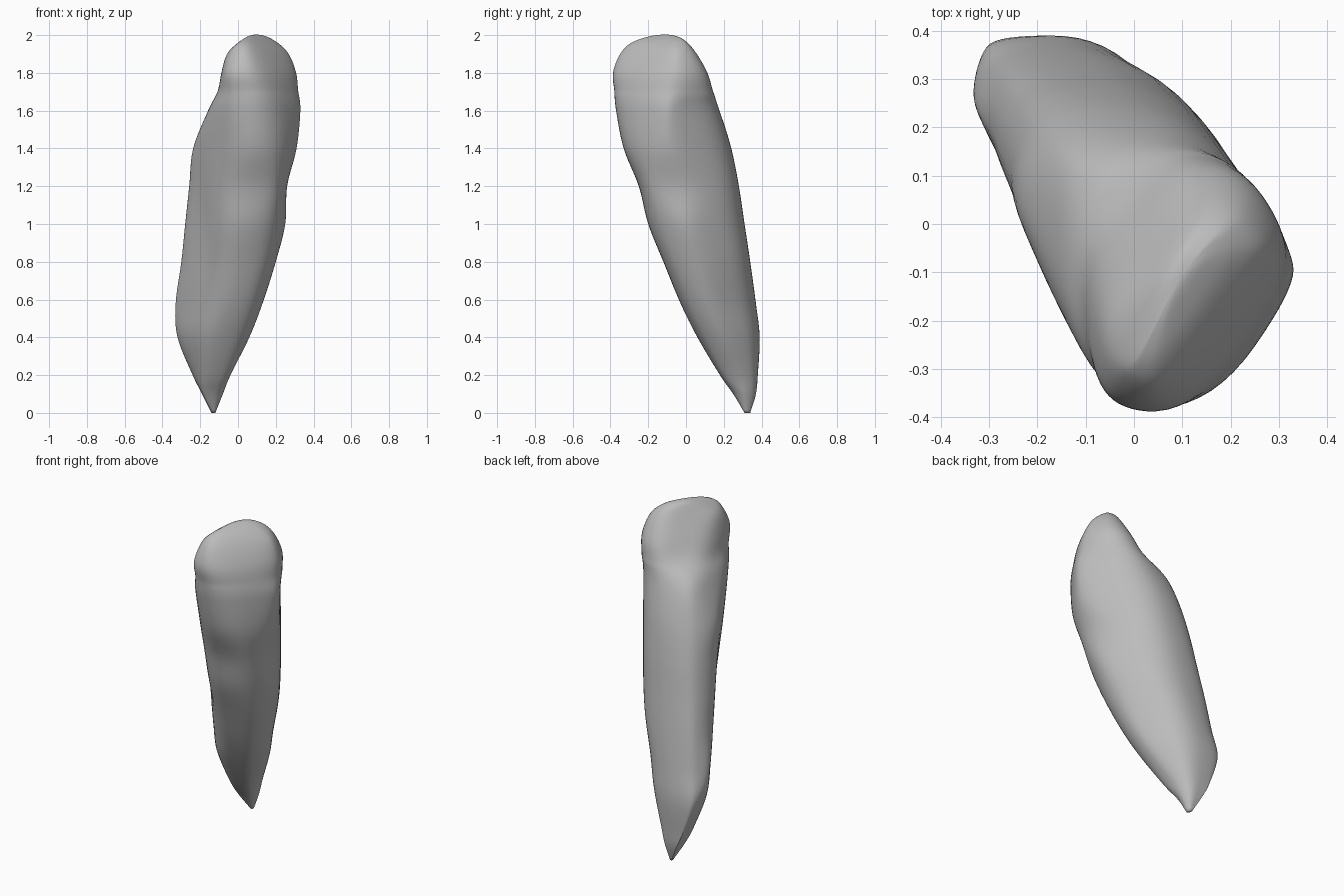
import bpy
import bmesh
import math
from mathutils import Vector

if "Cube" in bpy.data.objects:
    bpy.data.objects.remove(bpy.data.objects["Cube"], do_unlink=True)

# Side profiles in hundredths, one value per level, low and high along four axes
LEVELS = [0, 10, 20, 40, 58, 80, 100, 120, 140, 160, 170, 180, 190, 196, 200]
PROFILES = {
    0: ([-14, -19, -24, -32, -33, -30, -28, -26, -24, -16, -11, -9, -6, 0, 6],
        [-12, -8, -4, 6, 13, 20, 25, 26, 31, 33, 32, 31, 27, 21, 14]),
    35: ([7, 0, -5, -12, -14, -16, -18, -20, -22, -24, -24, -25, -21, -16, -7],
         [9, 12, 14, 18, 20, 23, 24, 24, 24, 24, 25, 25, 21, 16, 9]),
    90: ([31, 25, 18, 6, -3, -12, -20, -25, -33, -37, -38, -39, -35, -29, -18],
         [34, 37, 38, 39, 37, 34, 31, 28, 24, 18, 15, 12, 6, 1, -5]),
    145: ([28, 23, 16, 3, -7, -17, -24, -29, -34, -35, -34, -32, -27, -22, -16],
          [31, 37, 41, 46, 43, 39, 35, 31, 26, 18, 9, 3, -4, -8, -11]),
}
STEPS_UP = 6       # rings between levels
STEPS_ROUND = 8    # points per side of a section


def spline(a, b, c, d, t):
    """Catmull-Rom blend between b and c."""
    return b + 0.5 * t * (c - a + t * (2 * a - 5 * b + 4 * c - d + t * (3 * (b - c) + d - a)))


def meet(n1, h1, n2, h2):
    """Point where two support lines cross."""
    det = n1.x * n2.y - n1.y * n2.x
    return Vector(((h1 * n2.y - h2 * n1.y) / det, (n1.x * h2 - n2.x * h1) / det))


angles = list(PROFILES) + [a + 180 for a in PROFILES]
normals = [Vector((math.cos(math.radians(a)), math.sin(math.radians(a)))) for a in angles]
sides = [[v / 100 for v in PROFILES[a][1]] for a in PROFILES]
sides += [[-v / 100 for v in PROFILES[a][0]] for a in PROFILES]
count = len(sides)


def section(level):
    """Rounded outline touching all side lines at one level."""
    raw = [s[level] for s in sides]
    h = []
    for i in range(count):
        j, k = i - 1, (i + 1) % count
        corner = meet(normals[j], raw[j], normals[k], raw[k])
        h.append(min(raw[i], corner.dot(normals[i])))
    corners = [meet(normals[i - 1], h[i - 1], normals[i], h[i]) for i in range(count)]
    points = []
    for i in range(count):
        a, b, c = corners[i - 1], corners[i], corners[(i + 1) % count]
        for s in range(STEPS_ROUND):
            t = s / STEPS_ROUND
            points.append((a + b) / 2 * (1 - t) ** 2 + b * 2 * t * (1 - t) + (b + c) / 2 * t * t)
    return [Vector((p.x, p.y, LEVELS[level] / 100)) for p in points]


def beyond(end, inner):
    """Mirror a section past the end of the loft."""
    return [2 * e - i for e, i in zip(end, inner)]


# Loft the sections from root tip to biting edge
sections = [section(i) for i in range(len(LEVELS))]
path = [beyond(sections[0], sections[1])] + sections + [beyond(sections[-1], sections[-2])]
outlines = []
for four in zip(path, path[1:], path[2:], path[3:]):
    for s in range(STEPS_UP):
        outlines.append([spline(*pts, s / STEPS_UP) for pts in zip(*four)])
outlines.append(sections[-1])

bm = bmesh.new()
rings = [[bm.verts.new(p) for p in ring] for ring in outlines]
around = len(rings[0])
for low, high in zip(rings, rings[1:]):
    for i in range(around):
        j = (i + 1) % around
        bm.faces.new((low[i], low[j], high[j], high[i]))
bm.faces.new(rings[0][::-1])

# Close the biting edge with a gently domed fan
top = sum((v.co for v in rings[-1]), Vector()) / around
peak = bm.verts.new(top + Vector((0, 0, 0.004)))
for i in range(around):
    bm.faces.new((rings[-1][i], rings[-1][(i + 1) % around], peak))
bm.normal_update()


def hollow(center, radii, direction, depth):
    """Press a soft dent into the surface that faces the given direction."""
    for v in bm.verts:
        facing = max(0.0, v.normal.dot(direction))
        d = v.co - center
        across = d.dot(direction.cross(Vector((0, 0, 1))))
        r = (across / radii[0]) ** 2 + (d.z / radii[1]) ** 2
        v.co -= direction * depth * facing * math.exp(-r * 2)


# Hollow behind the biting edge, and the long groove on the root side
back = Vector((-0.57, 0.82, 0))
side = Vector((-0.82, -0.57, 0))
hollow(Vector((0.08, -0.08, 1.76)), (0.17, 0.2), back, 0.04)
hollow(Vector((-0.08, 0.05, 1.0)), (0.16, 0.6), side, 0.015)

# Wear the crown smooth
crown = [v for v in bm.verts if v.co.z > 1.7 and v is not peak]
for _ in range(6):
    bmesh.ops.smooth_vert(bm, verts=crown, factor=0.5,
                          use_axis_x=True, use_axis_y=True, use_axis_z=False)
bm.normal_update()

mesh = bpy.data.meshes.new("tooth")
bm.to_mesh(mesh)
bm.free()
tooth = bpy.data.objects.new("tooth", mesh)
bpy.context.collection.objects.link(tooth)

# Plain grey enamel
grey = bpy.data.materials.new("grey")
grey.use_nodes = True
color = (0.5, 0.5, 0.5, 1)
grey.diffuse_color = color
grey.node_tree.nodes["Principled BSDF"].inputs["Base Color"].default_value = color
mesh.materials.append(grey)

bpy.context.view_layer.objects.active = tooth
tooth.select_set(True)
bpy.ops.object.shade_smooth_by_angle(angle=math.radians(80))
